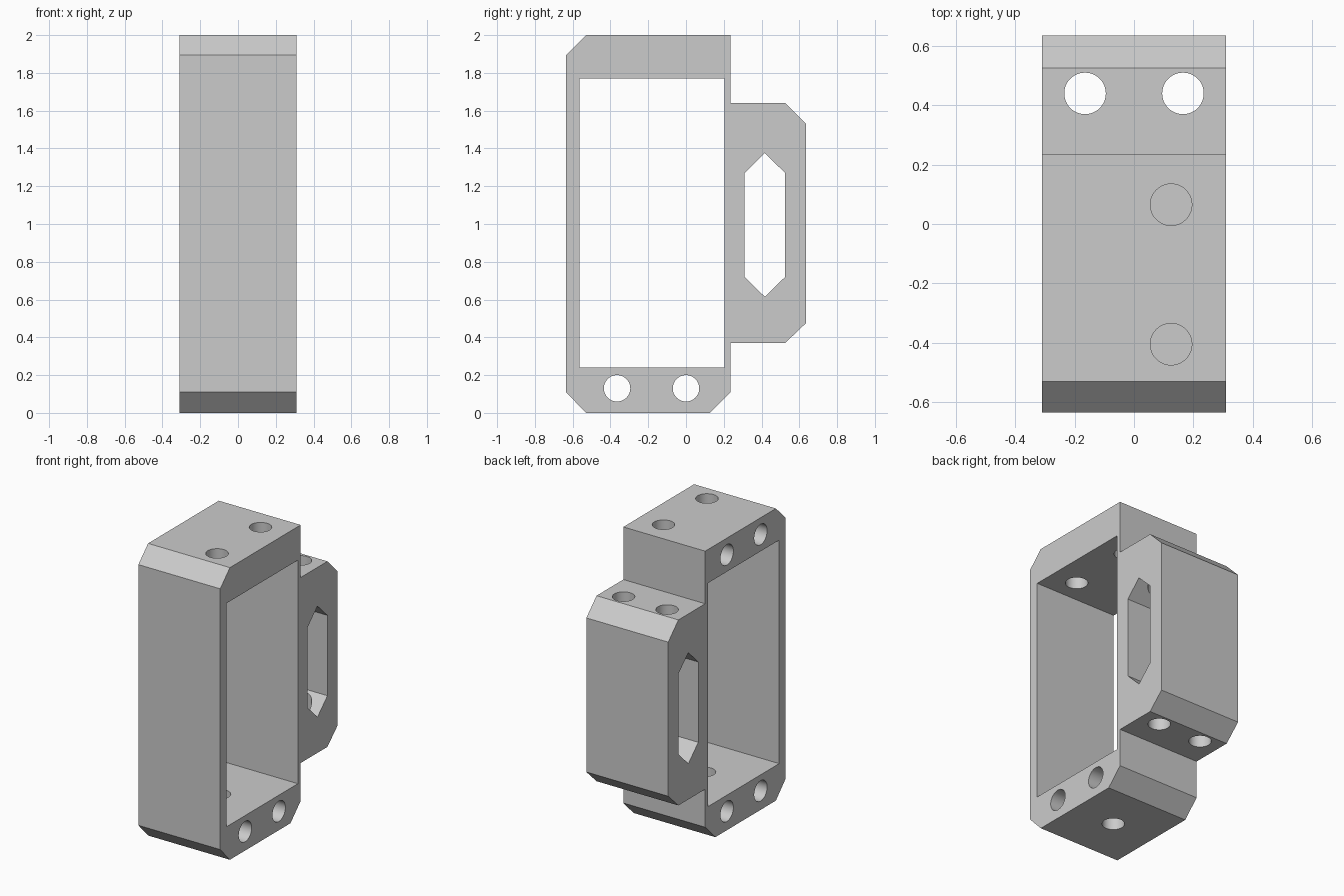
import bpy
import bmesh
from math import radians
from mathutils import Matrix, Vector

cube = bpy.data.objects.get("Cube")
if cube:
    bpy.data.objects.remove(cube, do_unlink=True)

HALF = 0.31      # half width along x
HOLE = 0.07      # radius of every drilled hole

grey = bpy.data.materials.new("plain grey")
grey.use_nodes = True
grey.diffuse_color = (0.6, 0.6, 0.6, 1)
grey.node_tree.nodes["Principled BSDF"].inputs["Base Color"].default_value = (0.6, 0.6, 0.6, 1)


def add_object(name, bm):
    bmesh.ops.recalc_face_normals(bm, faces=bm.faces)
    mesh = bpy.data.meshes.new(name)
    bm.to_mesh(mesh)
    bm.free()
    mesh.materials.append(grey)
    obj = bpy.data.objects.new(name, mesh)
    bpy.context.collection.objects.link(obj)
    return obj


def extrude_profile(name, points, half):
    """Extrude a (y, z) outline along x from -half to half."""
    bm = bmesh.new()
    face = bm.faces.new([bm.verts.new((-half, y, z)) for y, z in points])
    result = bmesh.ops.extrude_face_region(bm, geom=[face])
    moved = [g for g in result["geom"] if isinstance(g, bmesh.types.BMVert)]
    bmesh.ops.translate(bm, verts=moved, vec=(2 * half, 0, 0))
    return add_object(name, bm)


def drill(name, start, end):
    """Round cutter between two points."""
    start, end = Vector(start), Vector(end)
    axis = end - start
    turn = axis.to_track_quat("Z", "Y").to_matrix().to_4x4()
    bm = bmesh.new()
    bmesh.ops.create_cone(bm, cap_ends=True, segments=48, radius1=HOLE, radius2=HOLE,
                          depth=axis.length,
                          matrix=Matrix.Translation((start + end) / 2) @ turn)
    return add_object(name, bm)


# Chamfered frame with the grip block on its back
bracket = extrude_profile("bracket_body", [
    (-0.635, 0.11), (-0.53, 0), (0.125, 0), (0.235, 0.11), (0.235, 0.37),
    (0.525, 0.37), (0.635, 0.475), (0.635, 1.53), (0.525, 1.64),
    (0.235, 1.64), (0.235, 2), (-0.53, 2), (-0.635, 1.895)], HALF)

# Large window and pointed slot
cutters = [
    extrude_profile("window_cutter", [
        (-0.565, 0.24), (0.205, 0.24), (0.205, 1.77), (-0.565, 1.77)], 0.5),
    extrude_profile("slot_cutter", [
        (0.31, 0.72), (0.417, 0.615), (0.525, 0.72),
        (0.525, 1.27), (0.417, 1.375), (0.31, 1.27)], 0.5),
]

# Sideways holes: through the base, blind in the top
for y in (-0.365, 0):
    cutters.append(drill("base_side_drill", (-0.5, y, 0.13), (0.5, y, 0.13)))
    cutters.append(drill("top_side_drill", (-0.5, y, 1.885), (0, y, 1.885)))

# Upright holes: two in the top, two along the grip, one in the base
for y in (-0.405, 0.065):
    cutters.append(drill("top_drill", (0.125, y, 1.7), (0.125, y, 2.1)))
for x in (-0.165, 0.165):
    cutters.append(drill("grip_drill", (x, 0.44, 0.2), (x, 0.44, 1.8)))
cutters.append(drill("base_drill", (0, -0.2, -0.1), (0, -0.2, 0.3)))

# Cut the openings, keep the result and drop the cutters
for cutter in cutters:
    cutter.hide_render = True
    mod = bracket.modifiers.new(cutter.name, "BOOLEAN")
    mod.operation = "DIFFERENCE"
    mod.solver = "EXACT"
    mod.object = cutter
bpy.context.view_layer.update()
graph = bpy.context.evaluated_depsgraph_get()
finished = bpy.data.meshes.new_from_object(bracket.evaluated_get(graph))
bracket.modifiers.clear()
bracket.data = finished
for cutter in cutters:
    bpy.data.objects.remove(cutter, do_unlink=True)

# Smooth hole walls, crisp edges
for obj in bpy.context.selected_objects:
    obj.select_set(False)
bracket.select_set(True)
bpy.context.view_layer.objects.active = bracket
bpy.ops.object.shade_smooth_by_angle(angle=radians(30))
